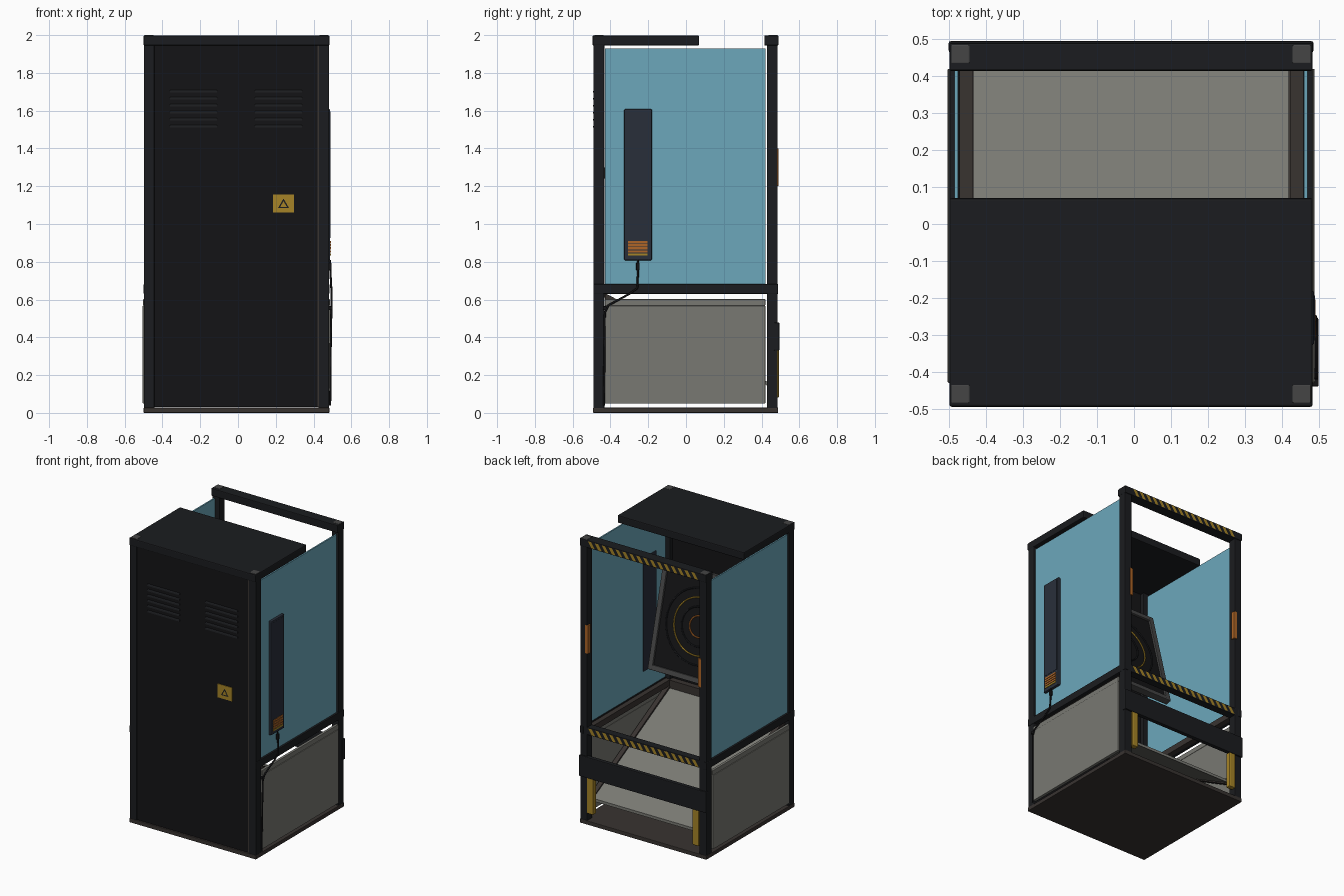
import bpy, math
from mathutils import Matrix, Vector

if "Cube" in bpy.data.objects:
    bpy.data.objects.remove(bpy.data.objects["Cube"])

CX = -0.008   # cabinet centre line


def mat(name, rgb):
    m = bpy.data.materials.new(name)
    m.diffuse_color = (*rgb, 1)
    m.use_nodes = True
    m.node_tree.nodes["Principled BSDF"].inputs["Base Color"].default_value = m.diffuse_color
    return m


BLACK = mat("black_steel", (0.011, 0.012, 0.014))
DARK = mat("dark_panel", (0.007, 0.007, 0.008))
BROWN = mat("warm_dark_steel", (0.04, 0.033, 0.03))
GREY = mat("grey_board", (0.19, 0.19, 0.17))
FRAME = mat("frame_grey", (0.06, 0.06, 0.06))
GLASS = mat("blue_glass", (0.15, 0.39, 0.5))
SLATE = mat("slate", (0.022, 0.028, 0.042))
GOLD = mat("gold", (0.38, 0.23, 0.02))
ORANGE = mat("orange", (0.42, 0.13, 0.02))


def finish(ob, m, bevel=0):
    ob.data.materials.append(m)
    if bevel:
        b = ob.modifiers.new("bevel", 'BEVEL')
        b.width, b.segments = bevel, 2
    return ob


def mesh(name, verts, faces, m, bevel=0):
    me = bpy.data.meshes.new(name)
    me.from_pydata(verts, [], faces)
    ob = bpy.data.objects.new(name, me)
    bpy.context.collection.objects.link(ob)
    return finish(ob, m, bevel)


def box(name, x, y, z, m, bevel=0):
    """Box from (min, max) pairs on each axis."""
    v = [(a, b, c) for a in x for b in y for c in z]
    f = [(0, 1, 3, 2), (4, 6, 7, 5), (0, 4, 5, 1), (2, 3, 7, 6), (0, 2, 6, 4), (1, 5, 7, 3)]
    return mesh(name, v, f, m, bevel)


def prism_x(name, prof, x, m):
    """Extrude a (y, z) profile along x."""
    n = len(prof)
    v = [(a, *p) for a in x for p in prof]
    f = [tuple(range(n))[::-1], tuple(range(n, 2 * n))]
    f += [(i, (i + 1) % n, n + (i + 1) % n, n + i) for i in range(n)]
    return mesh(name, v, f, m)


def side(s, a, b):
    """x range at distance a..b from the centre line, on side s."""
    return tuple(sorted((CX + s * a, CX + s * b)))


def both(a):
    return (CX - a, CX + a)


# Base and roof
box("base_plate", both(0.492), (-0.493, 0.488), (0, 0.028), BROWN, 0.004)
box("roof", both(0.492), (-0.495, 0.07), (1.945, 1.998), BLACK, 0.006)

# Corner posts, side walls and side rails
for s, tag in ((-1, "left"), (1, "right")):
    box(f"front_post_{tag}", side(s, 0.435, 0.49), (-0.49, -0.432), (0.02, 1.99), BLACK, 0.004)
    box(f"rear_post_{tag}", side(s, 0.435, 0.49), (0.428, 0.485), (0.02, 1.99), BLACK, 0.004)
    for y in (-0.46, 0.46):
        box("post_cap", side(s, 0.437, 0.487), (y - 0.025, y + 0.025), (1.98, 2.0), FRAME, 0.003)
    box(f"side_rail_{tag}", side(s, 0.465, 0.492), (-0.49, 0.488), (0.63, 0.682), BLACK, 0.004)
    box(f"inner_rail_{tag}", side(s, 0.43, 0.465), (-0.43, 0.43), (0.63, 0.672), BROWN)
    box(f"glass_{tag}", side(s, 0.468, 0.478), (-0.43, 0.422), (0.675, 1.93), GLASS)
    box(f"lower_board_{tag}", side(s, 0.475, 0.497), (-0.43, 0.42), (0.05, 0.568), GREY, 0.003)
    box(f"lower_board_lip_{tag}", side(s, 0.475, 0.494), (-0.43, 0.42), (0.568, 0.602), GREY, 0.003)
    # Rear trim
    box(f"rear_gold_bar_{tag}", side(s, 0.385, 0.435), (0.455, 0.493), (0.08, 0.335), GOLD, 0.008)
    box(f"rear_light_{tag}", side(s, 0.425, 0.45), (0.46, 0.49), (1.2, 1.4), ORANGE, 0.003)
    box(f"screen_arm_{tag}", side(s, 0.22, 0.26), (-0.44, -0.17), (1.24, 1.30), BROWN)

# Front door, inner cross rail and louvred vents
box("front_door", both(0.436), (-0.487, -0.46), (0.03, 1.947), DARK, 0.003)
box("inner_front_rail", both(0.44), (-0.46, -0.42), (0.61, 0.67), BROWN)
box("front_seam", (0.421, 0.429), (-0.489, -0.48), (0.03, 1.945), BROWN)
for vx in (-0.235, 0.215):
    for i in range(6):
        z = 1.512 + i * 0.037
        prism_x("vent_slat", [(-0.48, z), (-0.493, z), (-0.491, z + 0.008), (-0.48, z + 0.022)],
                (vx - 0.125, vx + 0.125), BLACK)

# Warning plate with triangle outline
box("warning_plate", (0.185, 0.297), (-0.491, -0.48), (1.06, 1.156), GOLD)
for r, y, m in ((0.034, -0.4918, BLACK), (0.02, -0.4926, GOLD)):
    tri = [(0.241 + r * math.cos(a), y, 1.101 + r * math.sin(a))
           for a in (math.pi / 2 + k * 2 * math.pi / 3 for k in range(3))]
    mesh("warning_triangle", tri, [(0, 2, 1)], m)

# Rear beams with hazard stripes
box("rear_top_beam", both(0.492), (0.415, 0.49), (1.945, 1.998), BLACK, 0.005)
box("rear_mid_beam", both(0.45), (0.43, 0.485), (0.63, 0.682), BLACK, 0.004)
box("rear_bumper", both(0.494), (0.465, 0.495), (0.33, 0.478), BLACK, 0.005)
for z0, z1, y in ((1.95, 1.993, 0.491), (0.635, 0.677, 0.486)):
    v, f = [], []
    for i in range(16):
        x = CX - 0.43 + i * 0.0535
        v += [(x, y, z0), (x + 0.026, y, z0), (x + 0.054, y, z1), (x + 0.028, y, z1)]
        f.append((4 * i + 3, 4 * i + 2, 4 * i + 1, 4 * i))
    mesh("hazard_stripes", v, f, GOLD)

# Sloping return ramp
prism_x("ramp", [(-0.43, 0.62), (0.43, 0.165), (0.43, 0.145), (-0.43, 0.60)], both(0.427), GREY)
for s in (-1, 1):
    prism_x("ramp_edge", [(-0.43, 0.635), (0.42, 0.18), (0.42, 0.14), (-0.43, 0.595)],
            side(s, 0.427, 0.46), BROWN)

# Tilted target panel: frame, face and rings
tilt = Matrix.Translation((CX, -0.13, 1.27)) @ Matrix.Rotation(math.radians(14.4), 4, 'X')
W, H = 0.33, 0.36
parts = [box("target_face", (-W + 0.02, W - 0.02), (-0.03, -0.004), (-H + 0.02, H - 0.02), DARK)]
for s in (-1, 1):
    parts.append(box("target_frame_side", sorted((s * W, s * (W - 0.035))), (-0.035, 0.01), (-H, H), FRAME, 0.004))
    parts.append(box("target_frame_end", (-W + 0.03, W - 0.03), (-0.035, 0.01),
                     sorted((s * H, s * (H - 0.035))), FRAME, 0.004))
for r, m in ((0.25, BLACK), (0.19, GOLD), (0.13, BLACK), (0.07, ORANGE)):
    bpy.ops.mesh.primitive_torus_add(major_radius=r, minor_radius=0.005, major_segments=48,
                                     minor_segments=8, rotation=(math.pi / 2, 0, 0))
    ring = bpy.context.object
    ring.name = "target_ring"
    bpy.ops.object.transform_apply(rotation=True)
    bpy.ops.object.shade_smooth()
    parts.append(finish(ring, m))
for p in parts:
    p.matrix_world = tilt

# Side control box with glowing bars
box("side_box", (0.455, 0.488), (-0.328, -0.18), (0.808, 1.608), SLATE, 0.006)
box("side_box_face", (0.47, 0.4895), (-0.315, -0.193), (0.925, 1.595), SLATE)
for i in range(5):
    z = 0.832 + i * 0.0165
    box("side_box_bar", (0.47, 0.4915), (-0.308, -0.204), (z, z + 0.012), GOLD if i == 0 else ORANGE)

# Power cable and plug
cu = bpy.data.curves.new("cable", 'CURVE')
cu.dimensions, cu.bevel_depth, cu.bevel_resolution = '3D', 0.0055, 2
path = [(0.486, -0.255, 0.81), (0.49, -0.255, 0.73), (0.494, -0.258, 0.66), (0.494, -0.30, 0.63),
        (0.494, -0.41, 0.57), (0.494, -0.43, 0.53), (0.49, -0.432, 0.3), (0.488, -0.435, 0.04)]
sp = cu.splines.new('POLY')
sp.points.add(len(path) - 1)
for p, c in zip(sp.points, path):
    p.co = (*c, 1)
cable = bpy.data.objects.new("power_cable", cu)
bpy.context.collection.objects.link(cable)
finish(cable, DARK)
box("cable_plug", (0.48, 0.495), (-0.264, -0.246), (0.755, 0.795), DARK, 0.003)
box("cable_clip", (0.48, 0.5), (-0.44, -0.42), (0.545, 0.565), DARK, 0.003)
